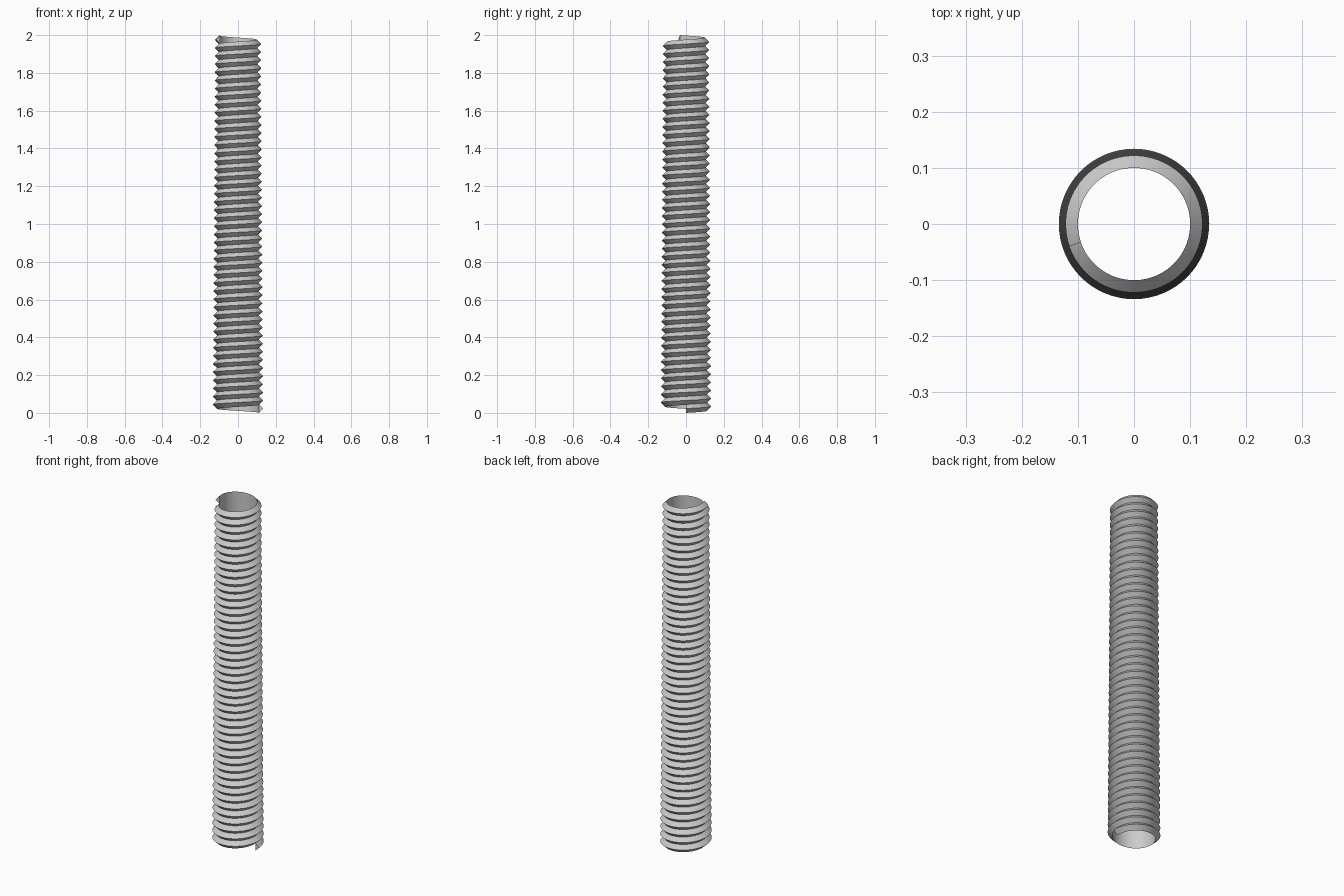
import bpy, bmesh, math

cube = bpy.data.objects.get("Cube")
if cube:
    bpy.data.objects.remove(cube)

TURNS = 45 + 199 / 360   # right-handed coil
SEGMENTS = 64            # per turn
HEIGHT = 0.046           # height of the wire section
R_IN, R_OUT = 0.10, 0.122
TAPER = 1.1              # widening at the bottom

# Triangular wire section: (radius, height)
section = [(R_IN, 0), (R_OUT, HEIGHT / 2), (R_IN, HEIGHT)]

steel = bpy.data.materials.new("grey steel")
steel.use_nodes = True
colour = (0.6, 0.6, 0.6, 1)
steel.diffuse_color = colour
steel.node_tree.nodes["Principled BSDF"].inputs["Base Color"].default_value = colour

# Sweep the section along a tapering helix
bm = bmesh.new()
steps = round(TURNS * SEGMENTS)
previous = first = None
for i in range(steps + 1):
    t = i / steps
    angle = t * TURNS * math.tau
    scale = TAPER + (1 - TAPER) * t
    rise = t * (2 - HEIGHT)
    ring = [bm.verts.new((r * scale * math.cos(angle), r * scale * math.sin(angle), z + rise))
            for r, z in section]
    if previous:
        for a in range(3):
            b = (a + 1) % 3
            bm.faces.new((previous[a], ring[a], ring[b], previous[b]))
    else:
        first = ring
    previous = ring

# Close both wire ends
bm.faces.new(first)
bm.faces.new(previous[::-1])
bmesh.ops.recalc_face_normals(bm, faces=bm.faces)

mesh = bpy.data.meshes.new("thread_coil")
bm.to_mesh(mesh)
bm.free()
mesh.materials.append(steel)
coil = bpy.data.objects.new("thread_coil", mesh)
bpy.context.collection.objects.link(coil)

bpy.context.view_layer.objects.active = coil
coil.select_set(True)
bpy.ops.object.shade_smooth_by_angle(angle=math.radians(30))
